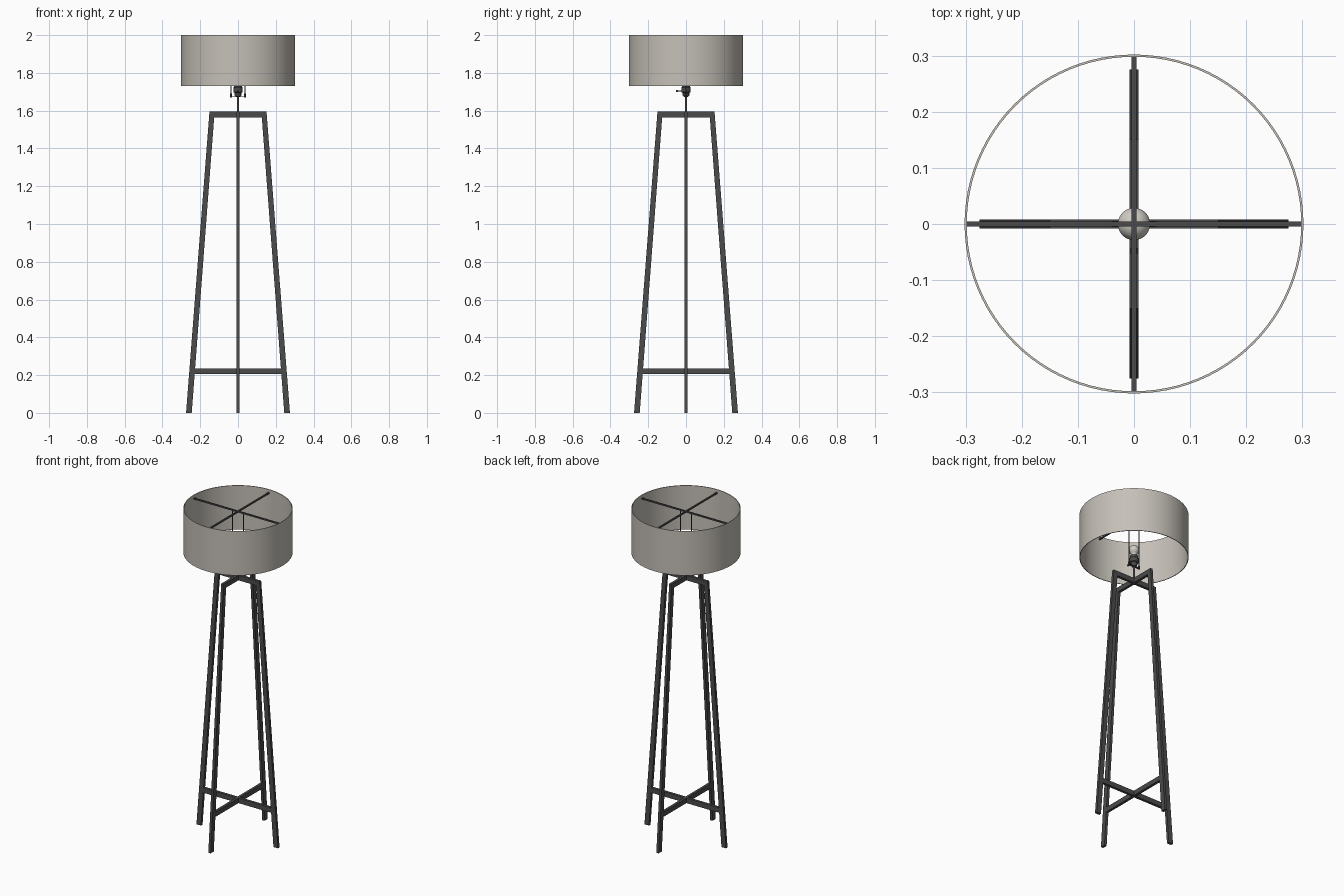
import bpy, bmesh, math
from mathutils import Vector

if "Cube" in bpy.data.objects:
    bpy.data.objects.remove(bpy.data.objects["Cube"])


def material(name, rgb):
    m = bpy.data.materials.new(name)
    m.diffuse_color = (*rgb, 1)
    m.use_nodes = True
    m.node_tree.nodes["Principled BSDF"].inputs["Base Color"].default_value = m.diffuse_color
    return m


DARK = material("dark metal", (0.07, 0.07, 0.07))
FABRIC = material("warm grey fabric", (0.56, 0.53, 0.48))
GLASS = material("bulb glass", (0.62, 0.60, 0.55))


def finish(name, bm, mat, smooth=False):
    bmesh.ops.recalc_face_normals(bm, faces=bm.faces)
    me = bpy.data.meshes.new(name)
    bm.to_mesh(me)
    bm.free()
    ob = bpy.data.objects.new(name, me)
    bpy.context.collection.objects.link(ob)
    me.materials.append(mat)
    if smooth:
        bpy.ops.object.select_all(action='DESELECT')
        bpy.context.view_layer.objects.active = ob
        ob.select_set(True)
        bpy.ops.object.shade_smooth_by_angle(angle=math.radians(35))
    return ob


def plate(name, pts, depth, mat):
    """Extrude an x-z outline symmetrically in y."""
    bm = bmesh.new()
    f = bm.faces.new([bm.verts.new((x, -depth / 2, z)) for x, z in pts])
    ext = bmesh.ops.extrude_face_region(bm, geom=[f])
    bmesh.ops.translate(bm, vec=(0, depth, 0),
                        verts=[v for v in ext["geom"] if isinstance(v, bmesh.types.BMVert)])
    return finish(name, bm, mat)


def lathe(name, profile, mat, steps=32, closed=False):
    """Spin an r-z profile about the z axis."""
    bm = bmesh.new()
    vs = [bm.verts.new((r, 0, z)) for r, z in profile]
    es = [bm.edges.new(p) for p in zip(vs, vs[1:])]
    if closed:
        es.append(bm.edges.new((vs[-1], vs[0])))
    bmesh.ops.spin(bm, geom=vs + es, cent=(0, 0, 0), axis=(0, 0, 1),
                   angle=math.tau, steps=steps)
    bmesh.ops.remove_doubles(bm, verts=bm.verts, dist=1e-5)
    return finish(name, bm, mat, True)


def rod(name, a, b, r, mat):
    a, b = Vector(a), Vector(b)
    bm = bmesh.new()
    bmesh.ops.create_cone(bm, cap_ends=True, segments=12, radius1=r, radius2=r,
                          depth=(b - a).length)
    bm.transform((b - a).to_track_quat('Z', 'Y').to_matrix().to_4x4())
    bmesh.ops.translate(bm, vec=(a + b) / 2, verts=bm.verts)
    return finish(name, bm, mat, True)


def rect(x, z0, z1):
    return [(-x, z0), (x, z0), (x, z1), (-x, z1)]


# Two crossing trapezoid frames with lower stretchers, and the shade spokes
half = [(0.275, 0), (0.151, 1.595), (-0.151, 1.595), (-0.275, 0),
        (-0.245, 0), (-0.126, 1.565), (0.126, 1.565), (0.245, 0)]
for i, tag in enumerate(("side", "front_back")):
    parts = [plate(f"leg_frame_{tag}", half, 0.016, DARK),
             plate(f"stretcher_{tag}", rect(0.232, 0.205, 0.235), 0.016, DARK),
             plate(f"shade_spoke_{tag}", rect(0.299, 1.976, 1.984), 0.009, DARK)]
    for p in parts:
        p.rotation_euler.z = i * math.pi / 2

# Drum shade
lathe("lamp_shade", [(0.302, 1.73), (0.302, 2.0), (0.298, 2.0), (0.298, 1.73)],
      FABRIC, 96, True)

# Stem and socket
lathe("socket", [(0, 1.59), (0.006, 1.59), (0.006, 1.672), (0.013, 1.674),
                 (0.018, 1.682), (0.018, 1.694), (0.025, 1.698), (0.025, 1.722),
                 (0.021, 1.726), (0.021, 1.742), (0, 1.742)], DARK)

# Rotary switch
rod("switch_stem", (0, -0.02, 1.704), (0, -0.045, 1.704), 0.003, DARK)
rod("switch_knob", (0, -0.043, 1.704), (0, -0.053, 1.704), 0.006, DARK)

# Bulb
bulb = [(0, 1.738), (0.013, 1.738), (0.015, 1.748)]
bulb += [(0.029 * math.cos(math.radians(a)), 1.778 + 0.029 * math.sin(math.radians(a)))
         for a in range(-54, 90, 12)] + [(0, 1.807)]
lathe("bulb", bulb, GLASS)

# Harp holding the shade
plate("harp_saddle", rect(0.04, 1.672, 1.676), 0.01, DARK)
for s, tag in ((-1, "left"), (1, "right")):
    rod(f"harp_rod_{tag}", (s * 0.037, 0, 1.672), (s * 0.037, 0, 1.98), 0.003, DARK)
    rod(f"harp_foot_{tag}", (s * 0.037, 0, 1.67), (s * 0.037, 0, 1.69), 0.005, DARK)
